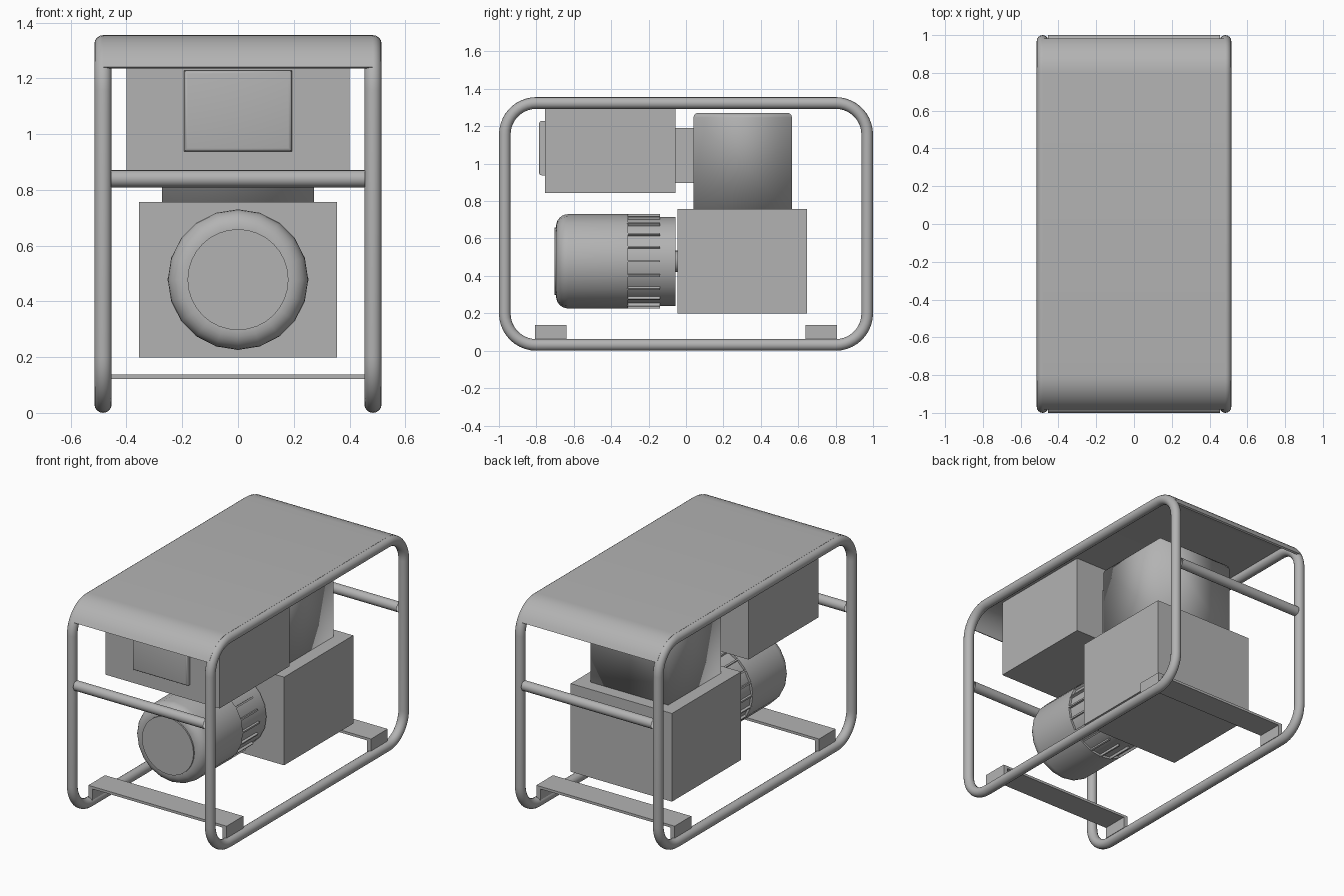
import bpy, bmesh
from math import sin, cos, pi, radians, asin
from mathutils import Matrix, Vector

if "Cube" in bpy.data.objects:
    bpy.data.objects.remove(bpy.data.objects["Cube"])

TUBE_R, RAIL_X, TOP = 0.031, 0.484, 1.355
BEND = 0.2 - TUBE_R

grey = bpy.data.materials.new("dark_grey")
grey.diffuse_color = (0.45, 0.45, 0.45, 1)
grey.use_nodes = True
grey.node_tree.nodes["Principled BSDF"].inputs["Base Color"].default_value = grey.diffuse_color


def finish(name, bm, smooth=False, angle=35):
    bmesh.ops.recalc_face_normals(bm, faces=bm.faces)
    me = bpy.data.meshes.new(name)
    bm.to_mesh(me)
    bm.free()
    ob = bpy.data.objects.new(name, me)
    bpy.context.collection.objects.link(ob)
    me.materials.append(grey)
    if smooth:
        shade(ob, angle)
    return ob


def shade(ob, angle=35):
    bpy.ops.object.select_all(action='DESELECT')
    bpy.context.view_layer.objects.active = ob
    ob.select_set(True)
    bpy.ops.object.shade_smooth_by_angle(angle=radians(angle))


def add_box(bm, lo, hi):
    lo, hi = Vector(lo), Vector(hi)
    m = Matrix.Translation((lo + hi) / 2) @ Matrix.Diagonal((*(hi - lo), 1))
    return bmesh.ops.create_cube(bm, size=1, matrix=m)['verts']


def box(name, lo, hi, bevel=0, pick=lambda v: True, angle=35):
    bm = bmesh.new()
    add_box(bm, lo, hi)
    if bevel:
        edges = [e for e in bm.edges if all(pick(v.co) for v in e.verts)]
        bmesh.ops.bevel(bm, geom=edges, offset=bevel, segments=3, profile=0.5, affect='EDGES')
    return finish(name, bm, bevel > 0, angle)


def lathe_y(name, profile, sides, z):
    # closed solid of revolution about a y axis, profile = (radius, y)
    bm = bmesh.new()
    rings = [[bm.verts.new((r * cos(2 * pi * i / sides), y, z + r * sin(2 * pi * i / sides)))
              for i in range(sides)] for r, y in profile]
    for a, b in zip(rings, rings[1:]):
        for i in range(sides):
            j = (i + 1) % sides
            bm.faces.new((a[i], a[j], b[j], b[i]))
    bm.faces.new(rings[0])
    bm.faces.new(rings[-1])
    return finish(name, bm, True)


def tube(name, points, cyclic):
    cu = bpy.data.curves.new(name, 'CURVE')
    cu.dimensions = '3D'
    cu.bevel_depth, cu.bevel_resolution = TUBE_R, 6
    sp = cu.splines.new('POLY')
    sp.points.add(len(points) - 1)
    for p, co in zip(sp.points, points):
        p.co = (*co, 1)
    sp.use_cyclic_u = cyclic
    cu.materials.append(grey)
    ob = bpy.data.objects.new(name, cu)
    bpy.context.collection.objects.link(ob)
    bpy.ops.object.select_all(action='DESELECT')
    bpy.context.view_layer.objects.active = ob
    ob.select_set(True)
    bpy.ops.object.convert(target='MESH')
    shade(bpy.context.object)


# Side hoops of the carrying frame
def hoop(x):
    pts = []
    for k, (y, z) in enumerate([(0.8, TOP - 0.2), (-0.8, TOP - 0.2), (-0.8, 0.2), (0.8, 0.2)]):
        for i in range(11):
            a = pi / 2 * (k + i / 10)
            pts.append((x, y + BEND * cos(a), z + BEND * sin(a)))
    return pts


for side, x in (("left", -RAIL_X), ("right", RAIL_X)):
    tube(f"{side}_frame_hoop", hoop(x), True)

# Cross tubes and folded foot brackets, front and back
for end, s in (("front", -1), ("back", 1)):
    y_bar = s * (1 - TUBE_R)
    tube(f"{end}_cross_tube", [(-.456, y_bar, 0.84), (.456, y_bar, 0.84)], False)
    y0, y1 = sorted((s * 0.64, s * 0.807))
    bm = bmesh.new()
    outline = [(-.485, .05), (-.485, .138), (.485, .138), (.485, .05),
               (.457, .05), (.457, .122), (-.457, .122), (-.457, .05)]
    f = bm.faces.new([bm.verts.new((x, y0, z)) for x, z in outline])
    ext = bmesh.ops.extrude_face_region(bm, geom=[f], use_keep_orig=True)['geom']
    bmesh.ops.translate(bm, vec=(0, y1 - y0, 0),
                        verts=[v for v in ext if isinstance(v, bmesh.types.BMVert)])
    finish(f"{end}_foot_bracket", bm)

# Roof sheet wrapped over the hoops
bm = bmesh.new()
low = asin(0.085 / 0.2)
arc = [low + (pi / 2 - low) * i / 8 for i in range(9)]


def roof_line(r):
    right = [(0.8 + r * cos(a), TOP - 0.2 + r * sin(a)) for a in arc]
    return right + [(-y, z) for y, z in reversed(right)]


rows = [[bm.verts.new((x, y, z)) for y, z in roof_line(r)]
        for x, r in ((-RAIL_X, .2008), (RAIL_X, .2008), (RAIL_X, .188), (-RAIL_X, .188))]
for k in range(4):
    a, b = rows[k], rows[(k + 1) % 4]
    for i in range(len(a) - 1):
        bm.faces.new((a[i], a[i + 1], b[i + 1], b[i]))
for i in (0, -1):
    bm.faces.new([r[i] for r in rows])
finish("roof_sheet", bm, True)

# Lower engine block and softly shaded upper housing
box("engine_block", (-.355, -.045, .198), (.355, .648, .757))
box("upper_housing", (-.272, .04, .74), (.272, .567, 1.272), 0.025, lambda v: v.z > 1, 180)

# Tank, its duct and the front panel
box("tank", (-.4, -.755, .842), (.4, -.055, 1.343))
box("duct", (-.2, -.06, .897), (.2, .05, 1.192))
box("control_panel", (-.193, -.785, .938), (.193, -.75, 1.228), 0.012, lambda v: v.y < -.77)

# Motor: rounded drum, smaller rear drum, end cap and shaft
AXIS = 0.478
drum = [(.18, -.695)]
drum += [(.187 + .065 * sin(a), -.63 - .065 * cos(a)) for a in [pi / 2 * i / 6 for i in range(7)]]
drum += [(.252, -.31)]
lathe_y("motor_drum", drum, 20, AXIS)
lathe_y("motor_end_cap", [(.181, -.704), (.181, -.68)], 32, AXIS)
lathe_y("motor_rear_drum", [(.238, -.33), (.238, -.055)], 20, AXIS)
lathe_y("motor_shaft", [(.057, -.06), (.057, -.04)], 20, AXIS)

# Cooling ribs around the rear drum
bm = bmesh.new()
for i in range(20):
    verts = add_box(bm, (.225, -.315, -.005), (.252, -.14, .005))
    turn = Matrix.Translation((0, 0, AXIS)) @ Matrix.Rotation(2 * pi * i / 20, 4, 'Y')
    bmesh.ops.transform(bm, matrix=turn, verts=verts)
finish("cooling_ribs", bm)
